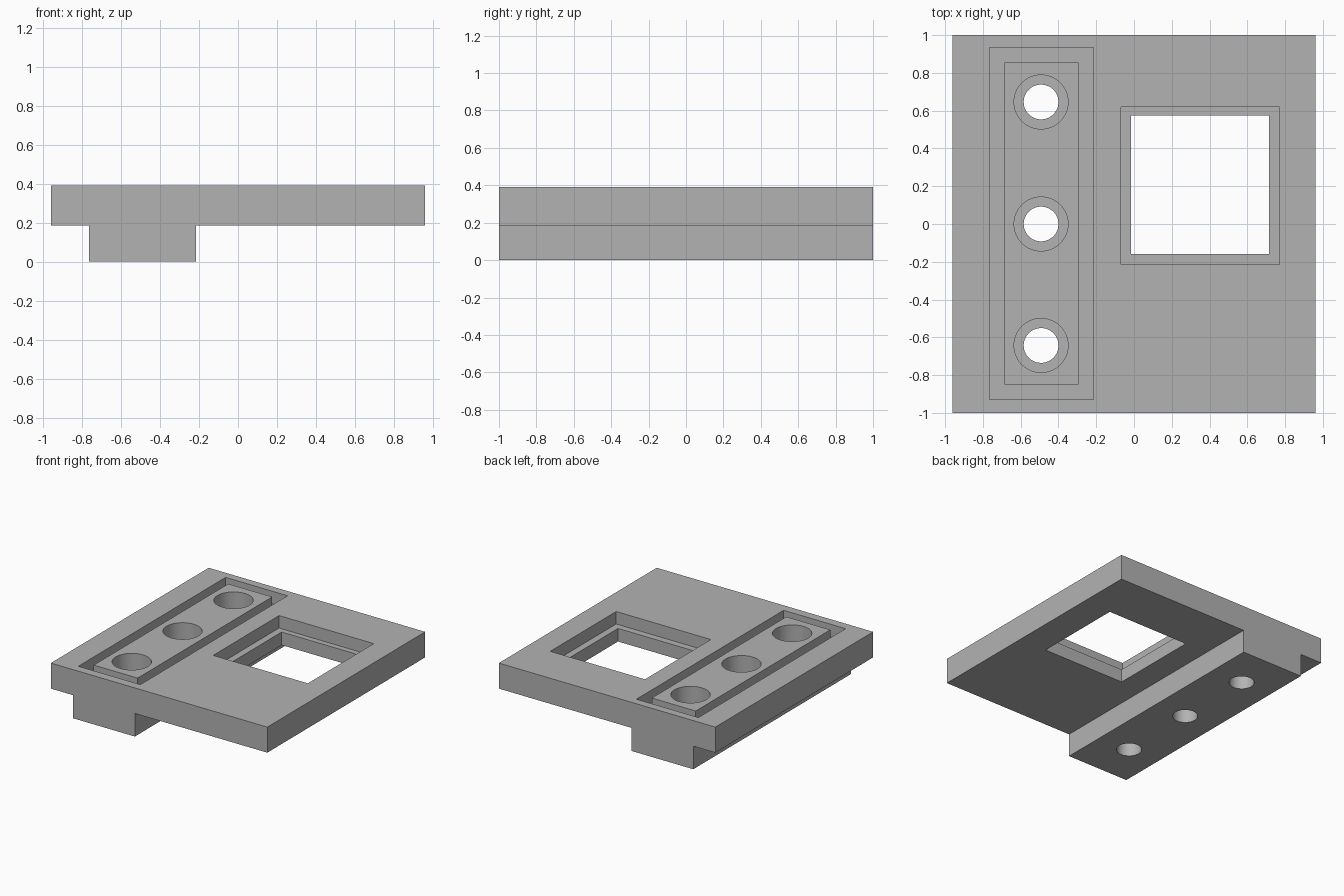
import bpy
import bmesh
from mathutils import Matrix, Vector

default = bpy.data.objects.get("Cube")
if default:
    bpy.data.objects.remove(default, do_unlink=True)

TOP, STEP = 0.39, 0.185
RECESS = TOP - 0.10

grey = bpy.data.materials.new("plain grey")
grey.use_nodes = True
colour = (0.45, 0.45, 0.45, 1)
grey.diffuse_color = colour
grey.node_tree.nodes["Principled BSDF"].inputs["Base Color"].default_value = colour


def finish(bm, name):
    bmesh.ops.recalc_face_normals(bm, faces=bm.faces)
    mesh = bpy.data.meshes.new(name)
    bm.to_mesh(mesh)
    bm.free()
    mesh.materials.append(grey)
    obj = bpy.data.objects.new(name, mesh)
    bpy.context.collection.objects.link(obj)
    return obj


def box(name, x0, x1, y0, y1, z0, z1):
    bm = bmesh.new()
    size = Matrix.Diagonal((x1 - x0, y1 - y0, z1 - z0, 1))
    centre = Matrix.Translation(((x0 + x1) / 2, (y0 + y1) / 2, (z0 + z1) / 2))
    bmesh.ops.create_cube(bm, size=1, matrix=centre @ size)
    return finish(bm, name)


def cylinder(name, x, y, radius, z0, z1):
    bm = bmesh.new()
    bmesh.ops.create_cone(bm, cap_ends=True, segments=64, radius1=radius,
                          radius2=radius, depth=z1 - z0,
                          matrix=Matrix.Translation((x, y, (z0 + z1) / 2)))
    return finish(bm, name)


def combine(target, tool, operation):
    mod = target.modifiers.new(tool.name, 'BOOLEAN')
    mod.operation, mod.solver, mod.object = operation, 'EXACT', tool
    tool.hide_render = True
    bpy.context.view_layer.objects.active = target
    bpy.ops.object.modifier_apply(modifier=mod.name)
    bpy.data.objects.remove(tool, do_unlink=True)


# Plate with its rail underneath, one profile extruded front to back
profile = [(-0.96, TOP), (-0.96, STEP), (-0.765, STEP), (-0.765, 0),
           (-0.215, 0), (-0.215, STEP), (0.96, STEP), (0.96, TOP)]
bm = bmesh.new()
face = bm.faces.new([bm.verts.new((x, -1, z)) for x, z in profile])
swept = bmesh.ops.extrude_face_region(bm, geom=[face])["geom"]
bmesh.ops.translate(bm, vec=Vector((0, 2, 0)),
                    verts=[v for v in swept if isinstance(v, bmesh.types.BMVert)])
plate = finish(bm, "mounting_plate")

# Rectangular groove: a pocket with a raised island put back in it
combine(plate, box("groove", -0.765, -0.215, -0.93, 0.935, RECESS, 1), 'DIFFERENCE')
combine(plate, box("island", -0.685, -0.295, -0.85, 0.855, RECESS - 0.03, TOP), 'UNION')

# Square window with a ledge
combine(plate, box("window_recess", -0.07, 0.77, -0.215, 0.62, RECESS, 1), 'DIFFERENCE')
combine(plate, box("window", -0.015, 0.715, -0.16, 0.575, -1, 1), 'DIFFERENCE')

# Three counterbored bolt holes
for y in (-0.643, 0.0, 0.646):
    combine(plate, cylinder("counterbore", -0.492, y, 0.143, STEP + 0.01, 1), 'DIFFERENCE')
    combine(plate, cylinder("bolt_hole", -0.492, y, 0.092, -1, 1), 'DIFFERENCE')

bpy.ops.object.select_all(action='DESELECT')
plate.select_set(True)
bpy.context.view_layer.objects.active = plate
bpy.ops.object.shade_smooth_by_angle()
